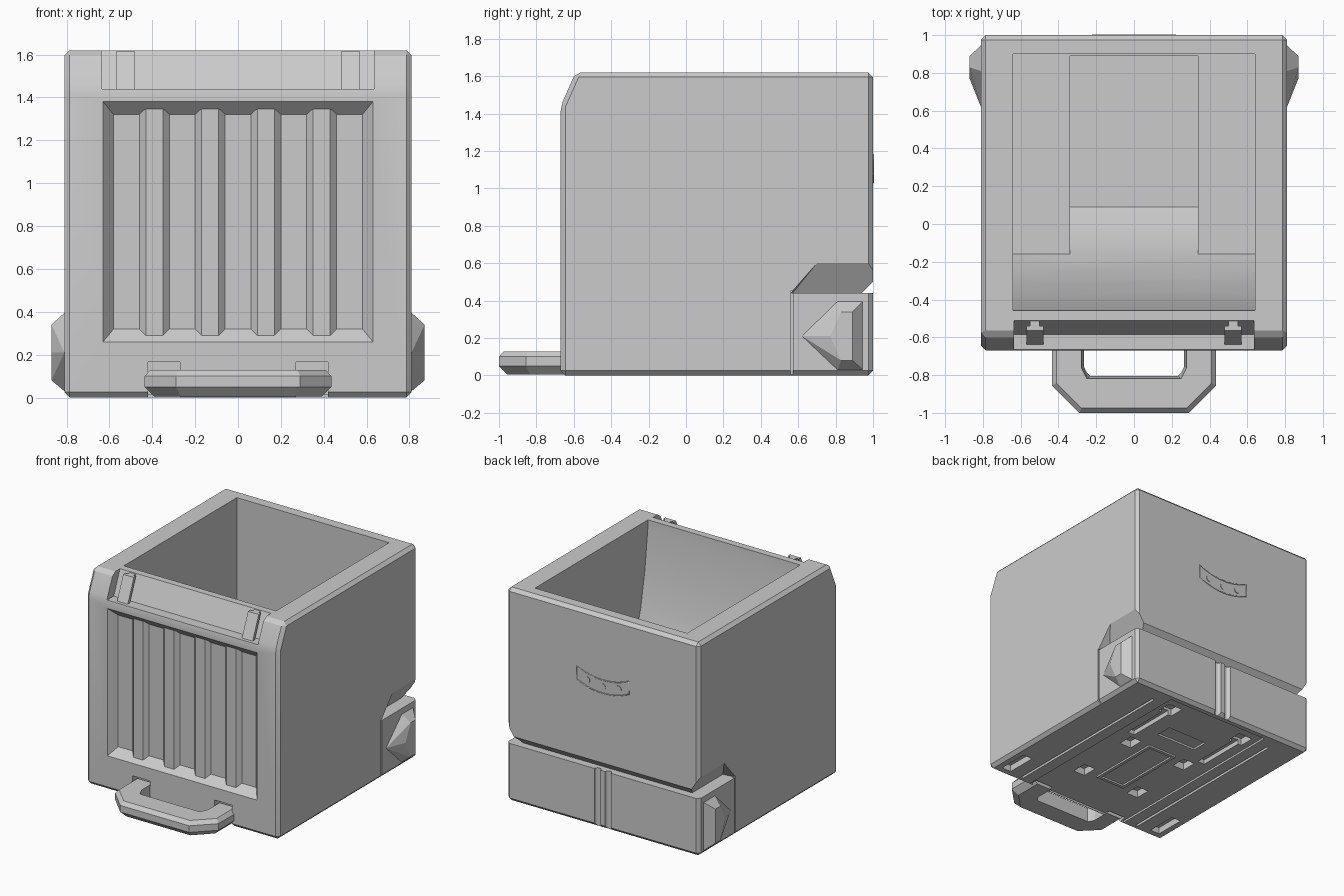
import bpy
import bmesh
from math import cos, sin, pi

cube = bpy.data.objects.get("Cube")
if cube:
    bpy.data.objects.remove(cube, do_unlink=True)

grey = bpy.data.materials.new("warm_grey")
grey.use_nodes = True
tone = (0.6, 0.6, 0.6, 1)
grey.diffuse_color = tone
grey.node_tree.nodes["Principled BSDF"].inputs["Base Color"].default_value = tone


def solid(name, points, bevel=0):
    """Convex solid around the given points, with optional chamfered edges."""
    bm = bmesh.new()
    for p in points:
        bm.verts.new(p)
    bmesh.ops.convex_hull(bm, input=bm.verts[:])
    bmesh.ops.dissolve_limit(bm, angle_limit=0.01, verts=bm.verts[:], edges=bm.edges[:])
    if bevel:
        bmesh.ops.bevel(bm, geom=bm.edges[:], offset=bevel, segments=1, affect='EDGES')
    bmesh.ops.recalc_face_normals(bm, faces=bm.faces[:])
    mesh = bpy.data.meshes.new(name)
    bm.to_mesh(mesh)
    bm.free()
    mesh.materials.append(grey)
    ob = bpy.data.objects.new(name, mesh)
    bpy.context.collection.objects.link(ob)
    return ob


def slab(profile, x0, x1):
    """Points of a (y, z) profile swept along x."""
    return [(x, y, z) for x in (x0, x1) for y, z in profile]


def box(x0, x1, y0, y1, z0, z1):
    return slab([(y0, z0), (y1, z0), (y1, z1), (y0, z1)], x0, x1)


def cut(target, points):
    cutter = solid("cutter", points)
    cutter.hide_render = True
    mod = target.modifiers.new("cut", 'BOOLEAN')
    mod.operation = 'DIFFERENCE'
    mod.solver = 'EXACT'
    mod.object = cutter
    bpy.context.view_layer.objects.active = target
    bpy.ops.object.modifier_apply(modifier=mod.name)
    bpy.data.objects.remove(cutter, do_unlink=True)


# Bin body with a sloped top front edge
W, FRONT, TOP = 0.81, -0.67, 1.62
body = solid("bin_body", slab([(FRONT, 0), (1, 0), (1, TOP), (-0.59, TOP), (FRONT, 1.44)], -W, W), 0.025)

# Cavity: a curved ramp down to side ledges and a deeper middle channel
ramp = [(-0.46, 1.7), (-0.455, 1.55), (-0.42, 1.25), (-0.37, 0.98), (-0.3, 0.75), (-0.23, 0.58), (-0.16, 0.45)]
cut(body, slab(ramp + [(0.9, 0.45), (0.9, 1.7)], -0.64, 0.64))
channel = ramp[3:] + [(-0.08, 0.335), (0, 0.245), (0.09, 0.16)]
cut(body, slab(channel + [(0.89, 0.16), (0.89, 0.98)], -0.34, 0.34))

# Front grille recess with sloping walls
PANEL = -0.61


def frame(y, x, z0, z1):
    return [(sx * x, y, z) for sx in (-1, 1) for z in (z0, z1)]


cut(body, frame(FRONT - 0.01, 0.638, 0.25, 1.39) + frame(PANEL, 0.58, 0.32, 1.32))

# Stepped recess along the top front edge
cut(body, slab([(-0.502, 1.64), (-0.585, 1.44), (-0.8, 1.44), (-0.8, 1.64)], -0.635, 0.635))

# Rear gap and angled side notches above the bumper
cut(body, slab([(0.94, 0.44), (1.1, 0.6), (1.1, 0.44)], -1, 1))
for s in (-1, 1):
    outer = [(0.56, 0.44), (0.7, 0.6), (1.1, 0.6), (1.1, 0.44)]
    inner = [(0.57, 0.44), (1.1, 0.44)]
    cut(body, [(s * W, y, z) for y, z in outer] + [(s * 0.9, y, z) for y, z in outer]
        + [(s * 0.71, y, z) for y, z in inner])
    # Seam in front of the bumper
    cut(body, box(s * 0.79, s * 0.9, 0.56, 0.572, -0.1, 0.45))
    # Handle arm sockets
    cut(body, box(s * 0.27, s * 0.42, -0.7, -0.6, -0.1, 0.165))
    # Flutes down the bumper
    cut(body, [(s * 0.045 + 0.026 * cos(a * pi / 6), 1 + 0.026 * sin(a * pi / 6), z)
               for a in range(12) for z in (-0.1, 0.46)])

# Underside: shallow panel, slots and pockets
cut(body, box(-0.44, 0.44, -0.64, 0.94, -0.1, 0.015))
for s in (-1, 1):
    for x, y, w, d, h in ((0.7, -0.48, 0.04, 0.12, 0.05),
                          (0.33, 0.6, 0.03, 0.24, 0.05),
                          (0.33, 0.8, 0.06, 0.06, 0.07),
                          (0.25, 0.26, 0.05, 0.06, 0.07),
                          (0.25, -0.26, 0.05, 0.06, 0.07),
                          (0.54, 0.12, 0.01, 0.74, 0.02)):
        cut(body, box(s * x - w, s * x + w, y - d, y + d, -0.1, h))
cut(body, box(-0.17, 0.17, 0.47, 0.6, -0.1, 0.03))

# Raised frame on the underside
for s in (-1, 1):
    solid("base_frame_side", box(s * 0.1, s * 0.125, -0.27, 0.32, 0.002, 0.03))
    y = 0.025 + s * 0.2825
    solid("base_frame_end", box(-0.1, 0.1, y - 0.0125, y + 0.0125, 0.002, 0.03))

# Grille ribs
for i in range(4):
    x = (i - 1.5) * 0.26
    pts = [(x + s * w, y, z) for s in (-1, 1)
           for w, y, z0, z1 in ((0.07, PANEL + 0.01, 0.31, 1.33), (0.07, PANEL, 0.31, 1.33),
                                (0.04, PANEL - 0.03, 0.29, 1.345))
           for z in (z0, z1)]
    solid("grille_rib", pts)

# T-shaped lid rails on the top front edge
for s in (-1, 1):
    neck = [(-0.5, 1.615), (-0.575, 1.435), (-0.62, 1.435), (-0.545, 1.615)]
    cap = [(-0.54, 1.615), (-0.615, 1.435), (-0.64, 1.435), (-0.565, 1.615)]
    solid("rail_neck", slab(neck, s * 0.5, s * 0.55))
    solid("rail_cap", slab(cap, s * 0.48, s * 0.57))


# Front handle
def handle_ring(inset, z):
    half = [(0.435 - inset, -0.62), (0.435 - inset, -0.855 + inset / 2), (0.29 - inset / 2, -1 + inset)]
    return [(s * x, y, z) for s in (-1, 1) for x, y in half]


handle = solid("handle", handle_ring(0.045, 0.005) + handle_ring(0, 0.05)
               + handle_ring(0, 0.1) + handle_ring(0.025, 0.128))


def hole_ring(grow, z):
    half = [(0.25 + grow, -0.5), (0.25 + grow, -0.76), (0.22 + grow, -0.79 - grow)]
    return [(s * x, y, z) for s in (-1, 1) for x, y in half]


cut(handle, hole_ring(0, -0.1) + hole_ring(0, 0.1) + hole_ring(0.03, 0.135))

# Pointed side knobs on the bumper
for s in (-1, 1):
    rim = [(0.62, 0.21), (0.81, 0.395), (0.945, 0.395), (0.945, 0.03), (0.81, 0.03)]
    face = [(0.8, 0.21), (0.87, 0.34), (0.89, 0.34), (0.89, 0.08), (0.87, 0.08)]
    face = [(0.77, 0.21), (0.83, 0.34), (0.89, 0.34), (0.89, 0.08), (0.83, 0.08)]
    solid("side_knob", [(s * x, y, z) for x in (0.78, W) for y, z in rim]
          + [(s * 0.87, y, z) for y, z in face])

# Curved outline and three studs on the back
curve = bpy.data.curves.new("back_trim", 'CURVE')
curve.dimensions = '3D'
curve.bevel_depth = 0.004
curve.bevel_resolution = 0
spline = curve.splines.new('POLY')
steps = [i / 6 - 1 for i in range(13)]
outline = [(0.22 * t, 1.13 + 0.05 * t * t) for t in steps]
outline += [(0.22 * t, 1.03 + 0.05 * t * t) for t in reversed(steps)]
spline.points.add(len(outline) - 1)
for p, (x, z) in zip(spline.points, outline):
    p.co = (x, 1, z, 1)
spline.use_cyclic_u = True
curve.materials.append(grey)
bpy.context.collection.objects.link(bpy.data.objects.new("back_trim", curve))
for t in (-0.6, 0, 0.6):
    solid("back_stud", [(0.22 * t + 0.025 * cos(a * pi / 8), y, 1.08 + 0.05 * t * t + 0.025 * sin(a * pi / 8))
                        for a in range(16) for y in (0.99, 1.004)])

# Smooth only the gently curved ramp
bpy.ops.object.select_all(action='DESELECT')
body.select_set(True)
bpy.context.view_layer.objects.active = body
bpy.ops.object.shade_smooth_by_angle(angle=0.25)
